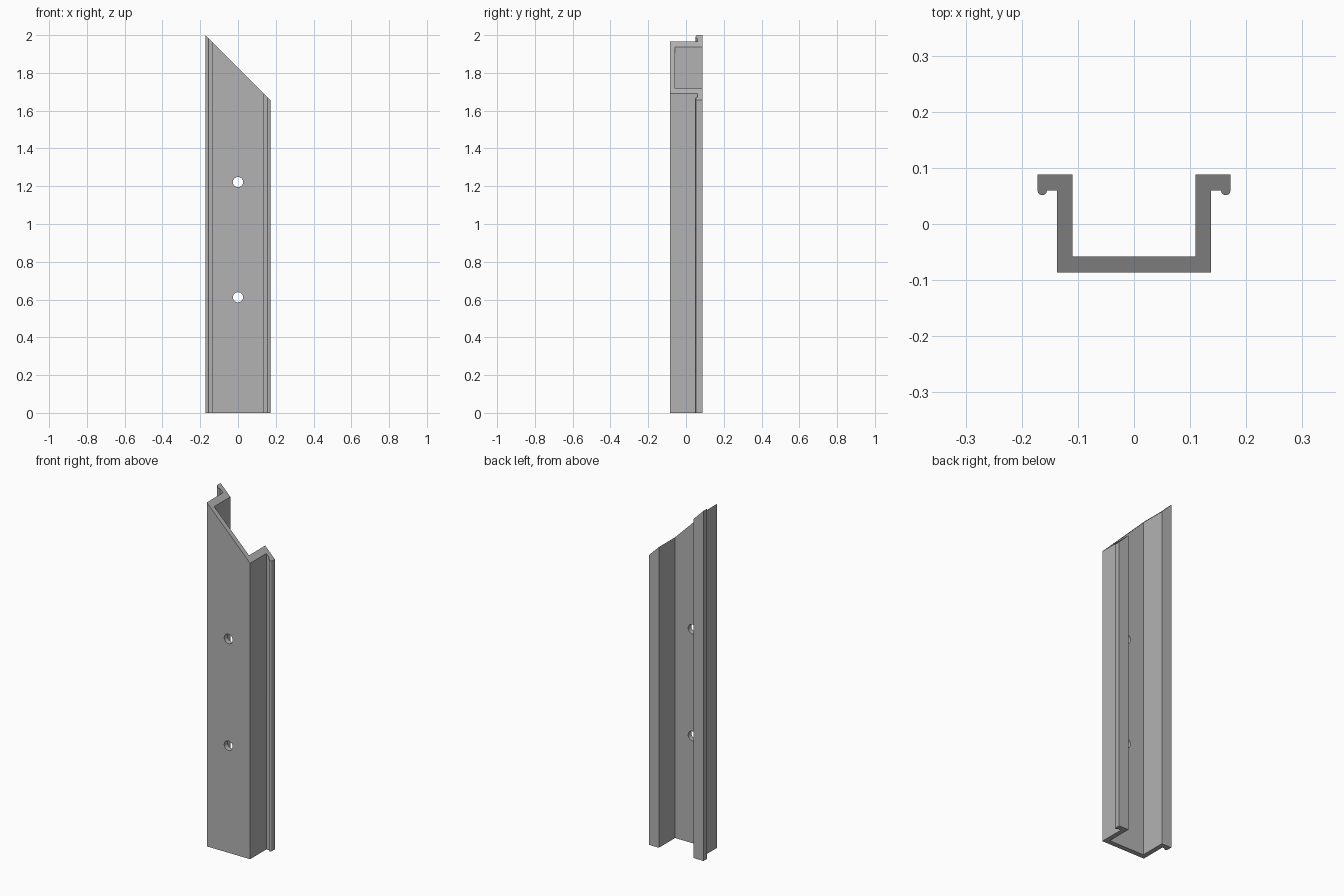
import bpy
import bmesh
import math
from mathutils import Vector

cube = bpy.data.objects.get("Cube")
if cube:
    bpy.data.objects.remove(cube, do_unlink=True)

# Bare metal colour
metal = bpy.data.materials.new("grey metal")
metal.use_nodes = True
grey = (0.45, 0.45, 0.45, 1)
metal.diffuse_color = grey
metal.node_tree.nodes["Principled BSDF"].inputs["Base Color"].default_value = grey

# Half of the hat-shaped section, from the front centre round to the back
FRONT, BACK, LIP = -0.086, 0.088, 0.06
OUTER, INNER, EDGE, WALL = 0.137, 0.11, 0.172, 0.028
BEAD = 0.0085
half = [(OUTER, FRONT), (OUTER, LIP)]
for i in range(9):  # rounded bead under the flange edge
    a = math.pi * (1 + i / 8)
    half.append((EDGE - BEAD + BEAD * math.cos(a), LIP + BEAD * math.sin(a)))
half += [(EDGE, BACK), (INNER, BACK), (INNER, FRONT + WALL)]
section = half + [(-x, y) for x, y in reversed(half)]

# Channel: section raised to a 45 degree mitre at the top
bm = bmesh.new()
base = bm.faces.new([bm.verts.new((x, y, 0)) for x, y in section])
raised = bmesh.ops.extrude_face_region(bm, geom=[base])["geom"]
for v in raised:
    if isinstance(v, bmesh.types.BMVert):
        v.co.z = 2 - EDGE - v.co.x
bmesh.ops.recalc_face_normals(bm, faces=bm.faces)
mesh = bpy.data.meshes.new("channel")
bm.to_mesh(mesh)
bm.free()
channel = bpy.data.objects.new("channel", mesh)
bpy.context.collection.objects.link(channel)
mesh.materials.append(metal)

# Two screw holes through the front web
bpy.context.view_layer.objects.active = channel
for z in (0.612, 1.222):
    bpy.ops.mesh.primitive_cylinder_add(
        vertices=32, radius=0.027, depth=0.1,
        location=Vector((0, FRONT + WALL / 2, z)), rotation=(math.pi / 2, 0, 0))
    cutter = bpy.context.object
    cutter.name = "hole_cutter"
    cutter.hide_render = True
    cutter.data.materials.append(metal)
    cut = channel.modifiers.new("screw hole", "BOOLEAN")
    cut.operation, cut.solver, cut.object = "DIFFERENCE", "EXACT", cutter
    bpy.context.view_layer.objects.active = channel
    bpy.ops.object.modifier_apply(modifier=cut.name)
    bpy.data.objects.remove(cutter, do_unlink=True)

# Smooth only the beads and holes
bpy.ops.object.select_all(action="DESELECT")
channel.select_set(True)
bpy.context.view_layer.objects.active = channel
bpy.ops.object.shade_smooth_by_angle(angle=math.radians(30))
